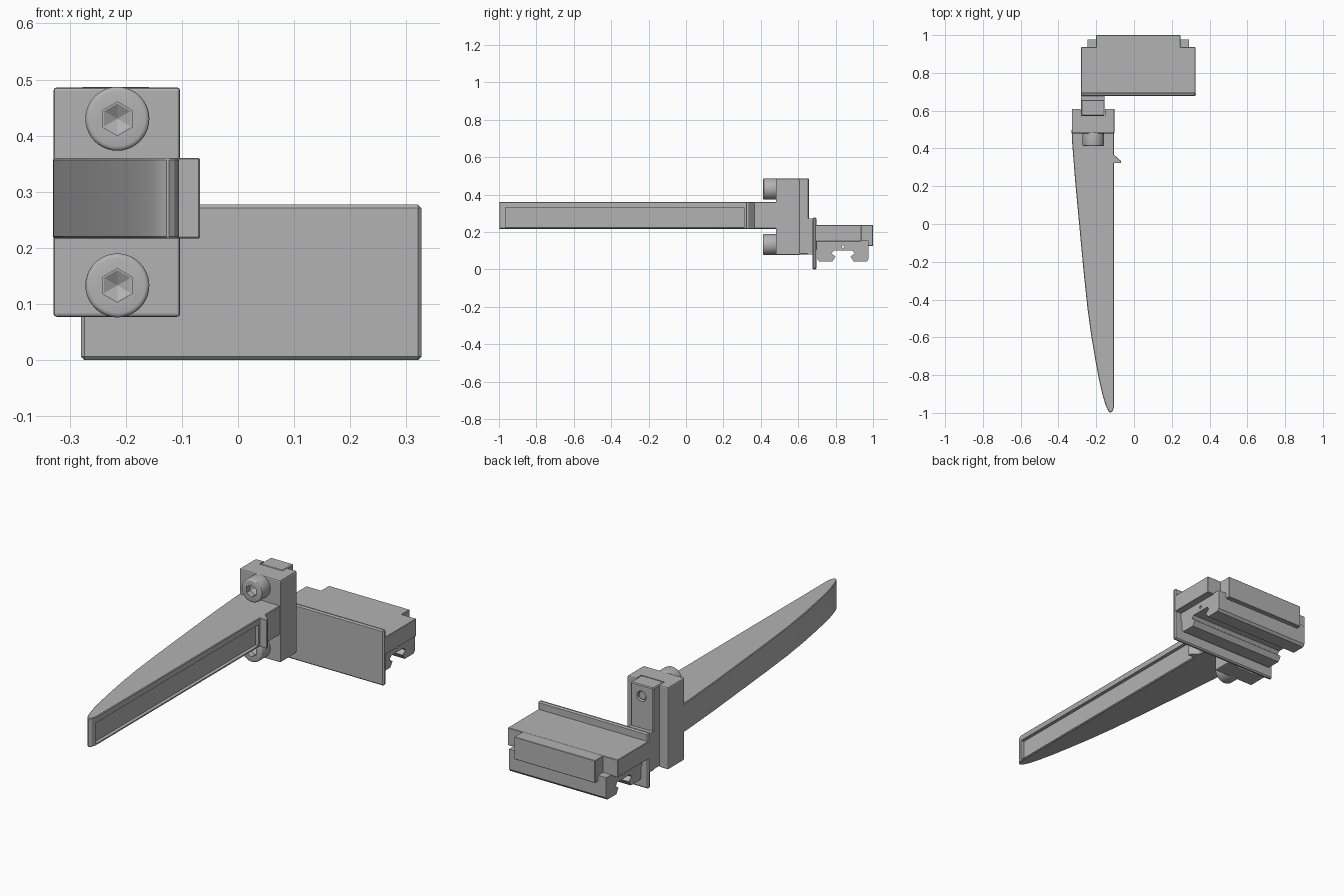
import bpy, bmesh, math
from mathutils import Matrix, Vector

if "Cube" in bpy.data.objects:
    bpy.data.objects.remove(bpy.data.objects["Cube"])

grey = bpy.data.materials.new("plain grey")
grey.diffuse_color = (0.45, 0.45, 0.45, 1)
grey.use_nodes = True
grey.node_tree.nodes["Principled BSDF"].inputs["Base Color"].default_value = grey.diffuse_color


def finish(name, bm, bevel=0.0, segments=1):
    bmesh.ops.recalc_face_normals(bm, faces=bm.faces)
    mesh = bpy.data.meshes.new(name)
    bm.to_mesh(mesh)
    bm.free()
    mesh.materials.append(grey)
    ob = bpy.data.objects.new(name, mesh)
    bpy.context.collection.objects.link(ob)
    if bevel:
        m = ob.modifiers.new("edge", 'BEVEL')
        m.width, m.segments, m.angle_limit = bevel, segments, math.radians(40)
    return ob


def prism(name, pts, axis, lo, hi, bevel=0.0, segments=1):
    """Extrude a profile along x (points are y,z) or z (points are x,y)."""
    bm = bmesh.new()
    place = (lambda a, b: (lo, a, b)) if axis == 'x' else (lambda a, b: (a, b, lo))
    face = bm.faces.new([bm.verts.new(place(*p)) for p in pts])
    new = bmesh.ops.extrude_face_region(bm, geom=[face])['geom']
    step = Vector((hi - lo, 0, 0)) if axis == 'x' else Vector((0, 0, hi - lo))
    bmesh.ops.translate(bm, vec=step, verts=[v for v in new if isinstance(v, bmesh.types.BMVert)])
    return finish(name, bm, bevel, segments)


def box(name, x, y, z, bevel=0.0, segments=1):
    return prism(name, [(x[0], y[0]), (x[1], y[0]), (x[1], y[1]), (x[0], y[1])],
                 'z', z[0], z[1], bevel, segments)


def cone_y(name, x, z, y0, y1, r0, r1, sides, bevel=0.0):
    """Cone or cylinder running along y, radius r0 at y0 and r1 at y1."""
    bm = bmesh.new()
    mat = Matrix.Translation((x, (y0 + y1) / 2, z)) @ Matrix.Rotation(math.pi / 2, 4, 'X')
    bmesh.ops.create_cone(bm, cap_ends=True, segments=sides, radius1=r1, radius2=r0,
                          depth=y1 - y0, matrix=mat)
    return finish(name, bm, bevel, 3)


def activate(ob):
    bpy.ops.object.select_all(action='DESELECT')
    ob.select_set(True)
    bpy.context.view_layer.objects.active = ob


def cut(ob, cutter):
    m = ob.modifiers.new("cut", 'BOOLEAN')
    m.operation, m.solver, m.object = 'DIFFERENCE', 'EXACT', cutter
    activate(ob)
    for mod in list(ob.modifiers):
        bpy.ops.object.modifier_apply(modifier=mod.name)
    bpy.data.objects.remove(cutter)


def smooth(ob):
    activate(ob)
    bpy.ops.object.shade_smooth_by_angle(angle=math.radians(30))


# long curved blade, straight on the right, with a shallow channel in that side
outline = [(-0.105, 0.5), (-0.33, 0.5), (-0.329, 0.45), (-0.311, 0.22), (-0.297, 0.07),
           (-0.283, -0.08), (-0.266, -0.26), (-0.246, -0.45), (-0.225, -0.6), (-0.203, -0.73),
           (-0.186, -0.82), (-0.168, -0.9), (-0.150, -0.96), (-0.136, -0.99), (-0.125, -1.0),
           (-0.113, -0.99), (-0.105, -0.965)]
blade = prism("blade", outline, 'z', 0.217, 0.36, 0.003)
cut(blade, box("channel_cutter", (-0.122, 0), (-0.965, 0.31), (0.226, 0.33)))
smooth(blade)

# little hook at the root of the blade
prism("hook", [(-0.115, 0.372), (-0.104, 0.365), (-0.068, 0.333), (-0.068, 0.322), (-0.115, 0.322)],
      'z', 0.217, 0.36, 0.002)

# mounting block with a slot at the back for the upright bar
block = box("mount_block", (-0.329, -0.103), (0.48, 0.61), (0.077, 0.486), 0.006, 2)
cut(block, box("slot_cutter", (-0.282, -0.153), (0.57, 0.7), (0, 0.6)))

# upright bar with a screw hole, joined to the front plate
bar = box("upright_bar", (-0.28, -0.155), (0.572, 0.657), (0.08, 0.487), 0.004)
cut(bar, cone_y("hole_cutter", -0.215, 0.43, 0.635, 0.7, 0.026, 0.026, 24))
cone_y("screw_tip", -0.215, 0.43, 0.62, 0.65, 0.02, 0.02, 24, 0.004)
box("bar_foot", (-0.28, -0.155), (0.65, 0.685), (0.08, 0.272))

# two socket head screws
for label, z in (("upper", 0.43), ("lower", 0.133)):
    head = cone_y(label + "_screw", -0.215, z, 0.412, 0.49, 0.057, 0.057, 40, 0.008)
    cut(head, cone_y("socket_cutter", -0.215, z, 0.4, 0.44, 0.03, 0.03, 6))
    cut(head, cone_y("point_cutter", -0.215, z, 0.439, 0.455, 0.029, 0.001, 6))
    smooth(head)

# front plate
box("front_plate", (-0.28, 0.327), (0.677, 0.697), (0.0, 0.277), 0.006)

# clamp cover: wide body with a narrower back lip
box("clamp_cover", (-0.28, 0.325), (0.69, 0.937), (0.15, 0.237), 0.002)
box("cover_back", (-0.2, 0.245), (0.93, 1.0), (0.125, 0.2365), 0.002)

# lower clamp with a rail groove running along x
groove = [(0.69, 0.15), (0.69, 0.115), (0.702, 0.105), (0.702, 0.055), (0.712, 0.043),
          (0.783, 0.043), (0.80, 0.068), (0.778, 0.085), (0.79, 0.1), (0.89, 0.1),
          (0.902, 0.085), (0.88, 0.068), (0.897, 0.043), (0.967, 0.043), (0.977, 0.055),
          (0.977, 0.155), (0.69, 0.155)]
clamp = prism("lower_clamp", groove[1:], 'x', -0.245, 0.29)
pin = prism("pin_cutter", [(0.84 + 0.007 * math.cos(i * math.pi / 6),
                           0.122 + 0.007 * math.sin(i * math.pi / 6)) for i in range(12)],
            'x', -0.4, 0.4)
cut(clamp, pin)
